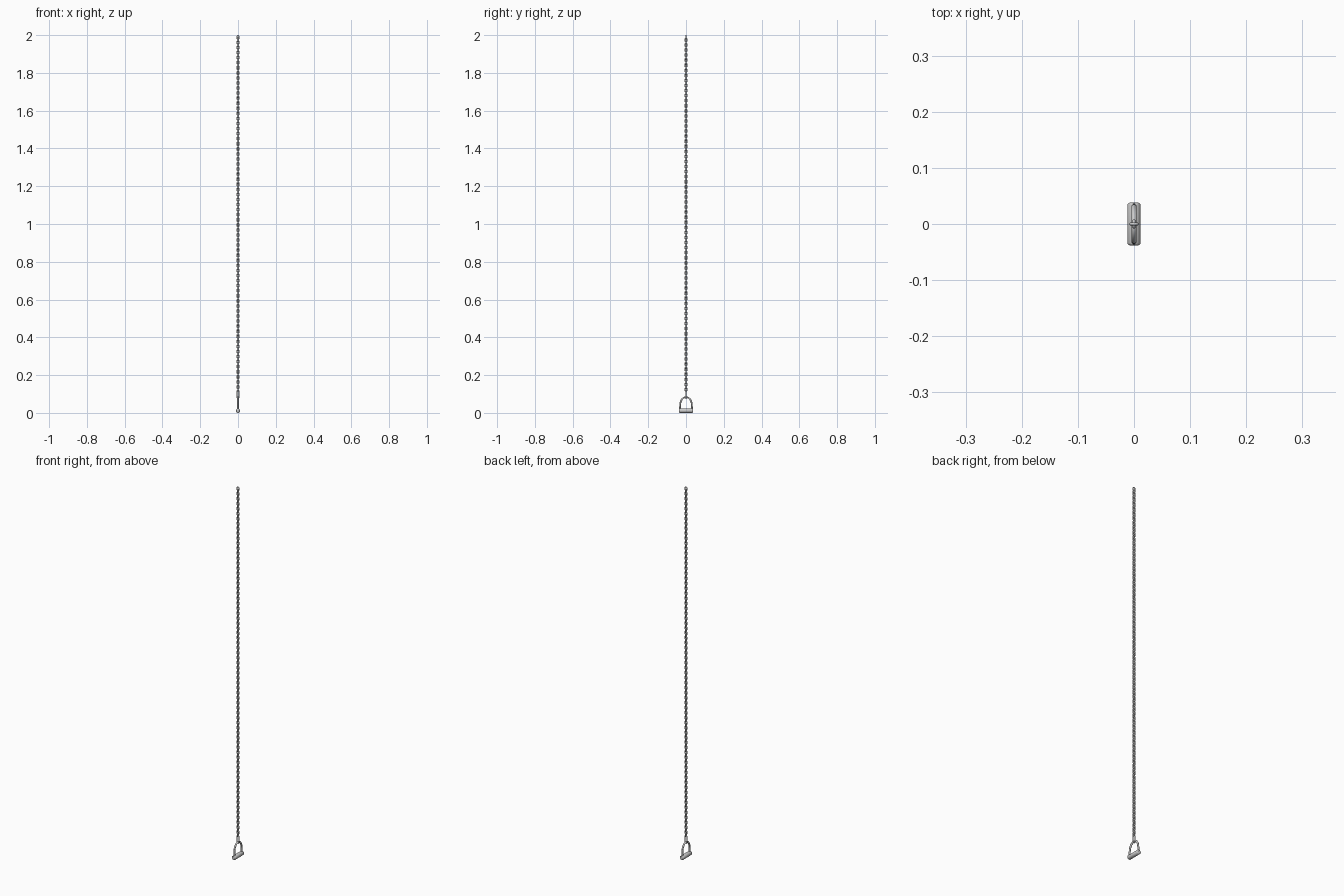
import bpy, bmesh, math
from mathutils import Vector, Matrix

if "Cube" in bpy.data.objects:
    bpy.data.objects.remove(bpy.data.objects["Cube"])


def tube(name, path, radius, sides, normal, closed):
    """Sweep a round section along a planar path (normal = plane normal)."""
    bm = bmesh.new()
    n = len(path)
    rings = []
    for i, p in enumerate(path):
        a = path[(i - 1) % n] if closed else path[max(i - 1, 0)]
        b = path[(i + 1) % n] if closed else path[min(i + 1, n - 1)]
        side = (b - a).normalized().cross(normal)
        ring = []
        for k in range(sides):
            t = 2 * math.pi * (k + 0.5) / sides
            ring.append(bm.verts.new(p + radius * (math.cos(t) * side + math.sin(t) * normal)))
        rings.append(ring)
    for i in range(n if closed else n - 1):
        r, s = rings[i], rings[(i + 1) % n]
        for k in range(sides):
            m = (k + 1) % sides
            bm.faces.new((r[k], r[m], s[m], s[k]))
    if not closed:
        bm.faces.new(rings[0])
        bm.faces.new(rings[-1])
    return finish(name, bm)


def finish(name, bm):
    """Turn a bmesh into a mesh with smooth sides and flat caps."""
    bmesh.ops.recalc_face_normals(bm, faces=bm.faces)
    mesh = bpy.data.meshes.new(name)
    bm.to_mesh(mesh)
    bm.free()
    for f in mesh.polygons:
        f.use_smooth = len(f.vertices) == 4
    return mesh


def link_mesh(name, length):
    """Oval link in the xz plane with the given outer length."""
    straight = length / 2 - WIRE - HALF_W
    oval = []
    for end in (1, -1):
        for k in range(7):
            t = math.pi * k / 6
            oval.append(Vector((end * HALF_W * math.cos(t), 0,
                                end * (straight + HALF_W * math.sin(t)))))
    return tube(name, oval, WIRE, 8, Vector((0, 1, 0)), True)


def place(name, mesh, z=0.0):
    ob = bpy.data.objects.new(name, mesh)
    bpy.context.collection.objects.link(ob)
    ob.location.z = z
    return ob


# chain: short oval links, alternately turned by 90 degrees
WIRE, HALF_W, TOP, BOTTOM, COUNT = 0.0026, 0.0060, 2.0, 0.112, 140
PITCH = (TOP - BOTTOM - 4 * WIRE) / COUNT
LENGTH = PITCH + 4 * WIRE
link = link_mesh("chain_link", LENGTH)
for i in range(COUNT):
    ob = place(f"chain_link_{i:03d}", link, TOP - LENGTH / 2 - i * PITCH)
    ob.rotation_euler.z = math.pi / 2 * (i % 2)

# longer link joining chain and handle
low, high = 0.074, BOTTOM + 4 * WIRE
place("connector_link", link_mesh("connector_link", high - low), (low + high) / 2)

# arched loop that carries the handle
R, SPRING = 0.031, 0.042
arch = [Vector((0, 0.032, 0.012))]
arch += [Vector((0, R * math.cos(math.pi * k / 14), SPRING + 0.0415 * math.sin(math.pi * k / 14)))
         for k in range(15)]
arch += [Vector((0, -0.032, 0.012))]
place("handle_loop", tube("handle_loop", arch, 0.0047, 10, Vector((1, 0, 0)), False))

# grip: round bar along y with softened ends
bm = bmesh.new()
bmesh.ops.create_cone(bm, cap_ends=True, segments=12, radius1=0.0118, radius2=0.0118,
                      depth=0.076, matrix=Matrix.Rotation(math.pi / 2, 4, 'X'))
rims = [e for e in bm.edges if abs(e.verts[0].co.y - e.verts[1].co.y) < 1e-5]
bmesh.ops.bevel(bm, geom=rims, offset=0.004, segments=2, profile=0.5, affect='EDGES')
place("handle_grip", finish("handle_grip", bm), 0.0118)
